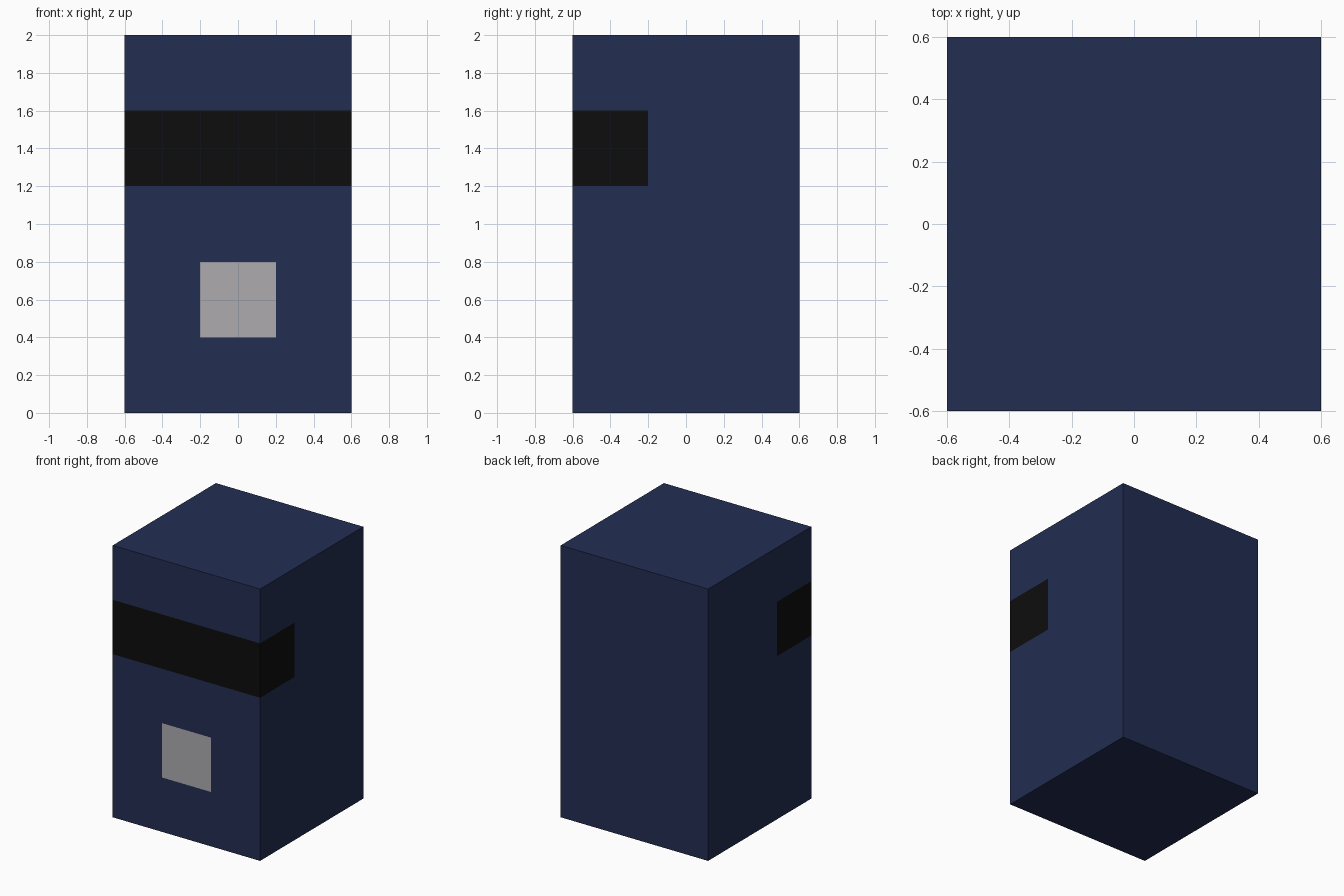
import bpy, bmesh
from mathutils import Matrix

if "Cube" in bpy.data.objects:
    bpy.data.objects.remove(bpy.data.objects["Cube"])

WIDTH, HEIGHT = 1.2, 2.0


def material(name, color):
    mat = bpy.data.materials.new(name)
    mat.diffuse_color = (*color, 1.0)
    mat.use_nodes = True
    mat.node_tree.nodes["Principled BSDF"].inputs["Base Color"].default_value = mat.diffuse_color
    return mat


# Block body, cut along the edges of the painted areas
bm = bmesh.new()
bmesh.ops.create_cube(bm, size=1.0, matrix=Matrix.Translation((0, 0, HEIGHT / 2))
                      @ Matrix.Diagonal((WIDTH, WIDTH, HEIGHT, 1)))
cuts = [(0, -0.2), (0, 0.2), (1, -0.2), (2, 0.4), (2, 0.8), (2, 1.2), (2, 1.6)]
for axis, offset in cuts:
    point, normal = [0, 0, 0], [0, 0, 0]
    point[axis], normal[axis] = offset, 1
    bmesh.ops.bisect_plane(bm, geom=bm.verts[:] + bm.edges[:] + bm.faces[:],
                           plane_co=point, plane_no=normal)
bm.normal_update()

# Visor band wraps from the front onto both sides; square panel sits on the front
for face in bm.faces:
    c = face.calc_center_median()
    upright = abs(face.normal.z) < 0.5
    if upright and 1.2 < c.z < 1.6 and c.y < -0.2:
        face.material_index = 1
    elif face.normal.y < -0.5 and abs(c.x) < 0.2 and 0.4 < c.z < 0.8:
        face.material_index = 2

mesh = bpy.data.meshes.new("body")
bm.to_mesh(mesh)
bm.free()
mesh.materials.append(material("navy blue", (0.0160, 0.0273, 0.0845)))
mesh.materials.append(material("visor black", (0.004, 0.004, 0.004)))
mesh.materials.append(material("panel grey", (0.418, 0.407, 0.429)))
bpy.context.collection.objects.link(bpy.data.objects.new("body", mesh))
